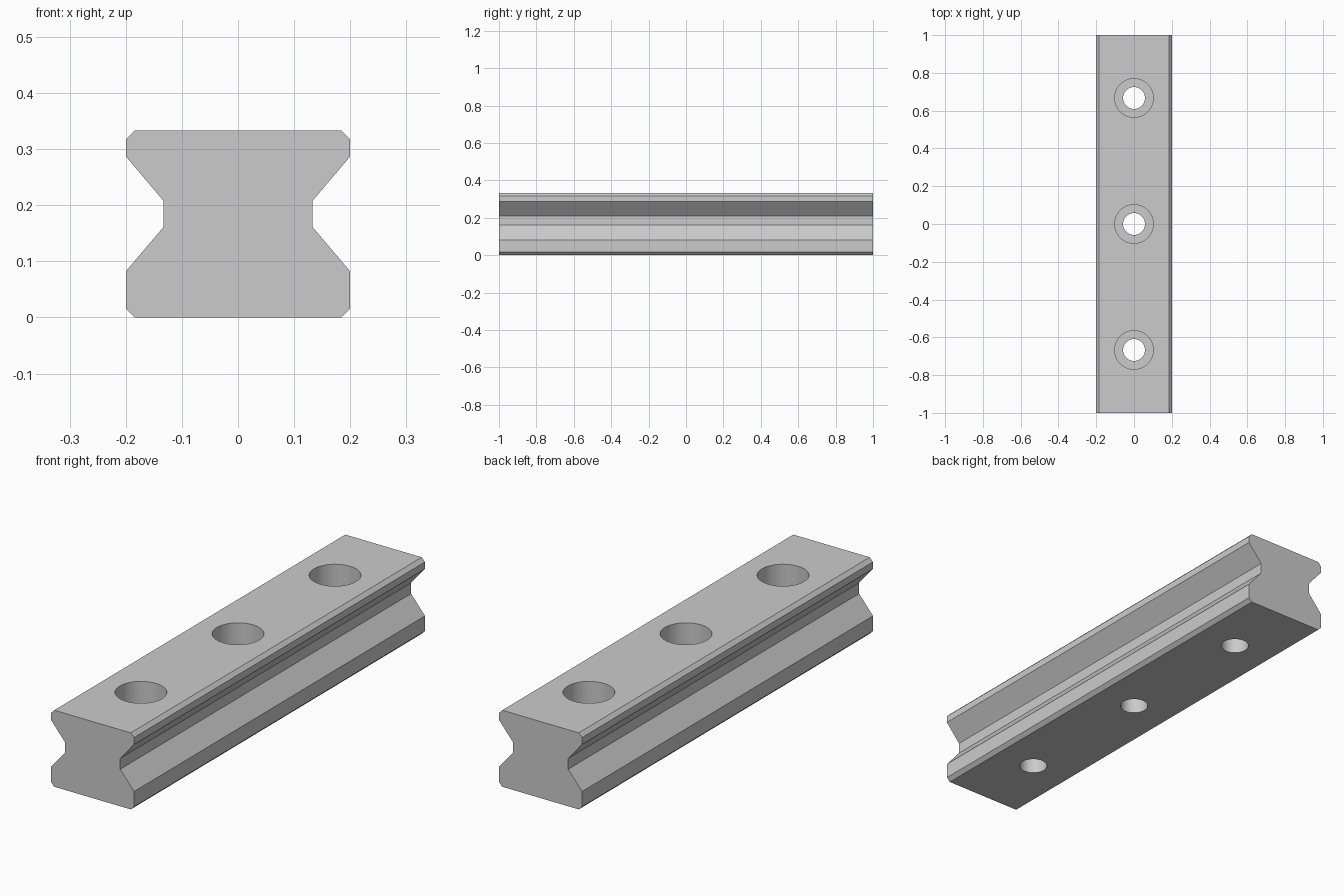
import bpy
import bmesh
import math

cube = bpy.data.objects.get("Cube")
if cube:
    bpy.data.objects.remove(cube, do_unlink=True)

LENGTH, HEIGHT = 2.0, 0.333
BORE_RADIUS, BORE_DEPTH, HOLE_RADIUS = 0.102, 0.141, 0.058
PITCH = 0.667

steel = bpy.data.materials.new("steel grey")
steel.use_nodes = True
colour = (0.6, 0.6, 0.6, 1)
steel.diffuse_color = colour
steel.node_tree.nodes["Principled BSDF"].inputs["Base Color"].default_value = colour


def make_object(name, bm):
    bmesh.ops.recalc_face_normals(bm, faces=bm.faces)
    mesh = bpy.data.meshes.new(name)
    bm.to_mesh(mesh)
    bm.free()
    mesh.materials.append(steel)
    obj = bpy.data.objects.new(name, mesh)
    bpy.context.collection.objects.link(obj)
    return obj


# Rail: half profile mirrored in x, then extruded along y
half = [(0.184, 0), (0.2, 0.016), (0.2, 0.082), (0.133, 0.161),
        (0.133, 0.208), (0.2, 0.287), (0.2, 0.317), (0.184, HEIGHT)]
profile = half + [(-x, z) for x, z in reversed(half)]
bm = bmesh.new()
end = bm.faces.new([bm.verts.new((x, -LENGTH / 2, z)) for x, z in profile])
side = bmesh.ops.extrude_face_region(bm, geom=[end], use_keep_orig=True)
moved = [v for v in side["geom"] if isinstance(v, bmesh.types.BMVert)]
bmesh.ops.translate(bm, verts=moved, vec=(0, LENGTH, 0))
rail = make_object("guide_rail", bm)


# Bolt hole cutters: a stepped profile spun around z
def hole_cutter(y):
    bm = bmesh.new()
    floor, top = HEIGHT - BORE_DEPTH, HEIGHT + 0.1
    steps = [(0, -0.1), (HOLE_RADIUS, -0.1), (HOLE_RADIUS, floor),
             (BORE_RADIUS, floor), (BORE_RADIUS, top), (0, top)]
    verts = [bm.verts.new((r, y, z)) for r, z in steps]
    edges = [bm.edges.new(pair) for pair in zip(verts, verts[1:])]
    bmesh.ops.spin(bm, geom=verts + edges, cent=(0, y, 0), axis=(0, 0, 1),
                   angle=math.tau, steps=64)
    bmesh.ops.remove_doubles(bm, verts=bm.verts, dist=0.0001)
    cutter = make_object("bolt_hole_cutter", bm)
    cutter.hide_render = True
    return cutter


cutters = [hole_cutter(i * PITCH) for i in (-1, 0, 1)]
for cutter in cutters:
    cut = rail.modifiers.new("bolt_hole", 'BOOLEAN')
    cut.operation = 'DIFFERENCE'
    cut.solver = 'EXACT'
    cut.object = cutter

# Apply the cuts and drop the cutters
bpy.ops.object.select_all(action='DESELECT')
rail.select_set(True)
bpy.context.view_layer.objects.active = rail
for name in [m.name for m in rail.modifiers]:
    rail.modifiers[0].name = "cut"
    bpy.ops.object.modifier_apply(modifier="cut")
for cutter in cutters:
    bpy.data.objects.remove(cutter, do_unlink=True)

# Smooth bores, sharp rail edges
bpy.ops.object.shade_smooth_by_angle(angle=math.radians(20))
